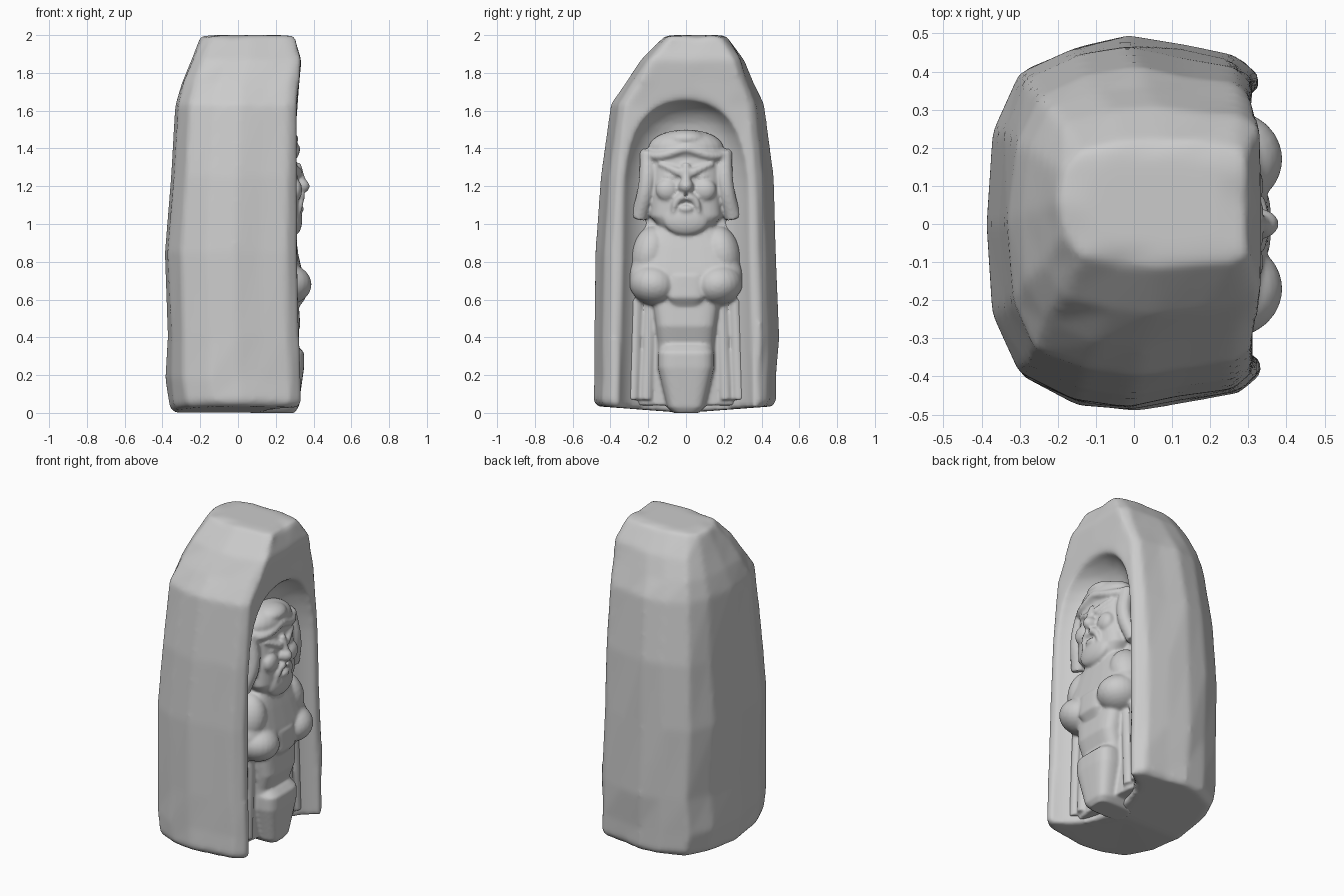
import bpy, bmesh, math, random
from mathutils import Vector

random.seed(4)
if "Cube" in bpy.data.objects:
    bpy.data.objects.remove(bpy.data.objects["Cube"], do_unlink=True)

grey = (0.6, 0.6, 0.6, 1)
stone = bpy.data.materials.new("grey_stone")
stone.use_nodes = True
stone.diffuse_color = grey
stone.node_tree.nodes["Principled BSDF"].inputs["Base Color"].default_value = grey


def select(objs):
    bpy.ops.object.select_all(action='DESELECT')
    for obj in objs:
        obj.select_set(True)
    bpy.context.view_layer.objects.active = objs[0]


def add_object(name, data):
    data.materials.append(stone)
    obj = bpy.data.objects.new(name, data)
    bpy.context.collection.objects.link(obj)
    return obj


def oval(power, count=32):
    """Unit superellipse section."""
    def bend(value):
        return math.copysign(abs(value) ** (2 / power), value)
    angles = [math.tau * i / count for i in range(count)]
    return [(bend(math.cos(a)), bend(math.sin(a))) for a in angles]


def loft(name, rings, section, jitter=0.0, sag=0.0):
    """Stack of sections; each ring is (z, x_min, x_max, y_min, y_max)."""
    bm = bmesh.new()
    rows = []
    for n, (z, x_min, x_max, y_min, y_max) in enumerate(rings):
        row = []
        for u, v in section:
            x = (x_min + x_max + u * (x_max - x_min)) / 2
            y = (y_min + y_max + v * (y_max - y_min)) / 2
            lift = sag * abs(v) if n < 2 else 0
            wobble = Vector([random.uniform(-jitter, jitter) for axis in range(3)])
            if n in (0, len(rings) - 1):
                wobble.z = 0
            row.append(bm.verts.new(Vector((x, y, z + lift)) + wobble))
        rows.append(row)
    for low, high in zip(rows, rows[1:]):
        for i in range(len(low)):
            j = (i + 1) % len(low)
            bm.faces.new((low[i], low[j], high[j], high[i]))
    for row, ring in ((rows[0], rings[0]), (rows[-1], rings[-1])):
        middle = sum((vert.co for vert in row), Vector()) / len(row)
        hub = bm.verts.new((middle.x, middle.y, ring[0]))
        for i in range(len(row)):
            bm.faces.new((row[i], row[(i + 1) % len(row)], hub))
    bmesh.ops.recalc_face_normals(bm, faces=bm.faces)
    mesh = bpy.data.meshes.new(name)
    bm.to_mesh(mesh)
    bm.free()
    return add_object(name, mesh)


def relief(name, back, rows, power=3.0):
    """Symmetric carved block from rows of (z, half width, front x)."""
    rings = [(z, back, front, -half, half) for z, half, front in rows]
    return loft(name, rings, oval(power))


def blob(name, location, size, tilt=0.0):
    bpy.ops.mesh.primitive_uv_sphere_add(segments=24, ring_count=14, location=location, rotation=(tilt, 0, 0))
    obj = bpy.context.object
    obj.name = name
    obj.scale = size
    obj.data.materials.append(stone)
    return obj


def strand(name, points, radius, taper=0.5):
    """Tapered round strand through the points."""
    curve = bpy.data.curves.new(name, 'CURVE')
    curve.dimensions = '3D'
    curve.bevel_depth = radius
    curve.bevel_resolution = 3
    curve.use_fill_caps = True
    spline = curve.splines.new('BEZIER')
    spline.bezier_points.add(len(points) - 1)
    for i, (knot, point) in enumerate(zip(spline.bezier_points, points)):
        knot.co = point
        knot.handle_left_type = knot.handle_right_type = 'AUTO'
        knot.radius = 1 + (taper - 1) * i / (len(points) - 1)
    return add_object(name, curve)


def weather(name, parts, voxel, rounds):
    """Fuse parts into one worn, softly rounded carving."""
    select(parts)
    bpy.ops.object.convert(target='MESH')
    if len(parts) > 1:
        bpy.ops.object.join()
    obj = bpy.context.object
    obj.name = name
    bpy.ops.object.transform_apply(location=True, rotation=True, scale=True)
    fuse = obj.modifiers.new("fuse", 'REMESH')
    fuse.mode = 'VOXEL'
    fuse.voxel_size = voxel
    worn = obj.modifiers.new("worn", 'SMOOTH')
    worn.iterations = rounds
    bpy.ops.object.convert(target='MESH')
    bpy.ops.object.shade_smooth_by_angle(angle=math.radians(60))


# Rough standing stone, flat towards the niche and rounded behind
half = [(1, .5), (1, .8), (.85, .9), (.45, .95), (.05, 1), (-.35, .96), (-.76, .82), (-.94, .5)]
footprint = [(1, 0)] + half + [(-1, 0)] + [(u, -v) for u, v in reversed(half)]
body = loft("standing_stone", [
    (0, -.34, .32, -.47, .46), (.03, -.36, .33, -.49, .48), (.18, -.38, .33, -.49, .48),
    (.4, -.37, .32, -.49, .49), (.85, -.39, .31, -.48, .48), (1.25, -.36, .31, -.45, .46),
    (1.63, -.33, .31, -.4, .41), (1.75, -.3, .32, -.32, .36), (1.87, -.25, .33, -.24, .31),
    (1.99, -.2, .3, -.11, .22), (2, -.12, .22, -.06, .18)], footprint, jitter=.006, sag=.035)

# Arched niche, open at the foot
arch = [(-.1, .15, .75, -.38, .38)]
for step in range(10):
    rise = math.sin(step / 9 * math.pi / 2)
    width = .1 + .26 * math.sqrt(1 - min(rise, 1) ** 2)
    arch.append((1.15 + .51 * rise, .15 + .17 * rise ** 8, .75, -width, width))
niche = loft("niche_cutter", arch, oval(2.3, 40))
cut = body.modifiers.new("niche", 'BOOLEAN')
cut.operation = 'DIFFERENCE'
cut.solver = 'EXACT'
cut.object = niche
select([body])
bpy.ops.object.modifier_apply(modifier=cut.name)
bpy.data.objects.remove(niche, do_unlink=True)
weather("standing_stone", [body], .017, 5)

# Robe hanging behind the figure, then waist, lap ledge and pedestal
figure = [
    relief("robe_back", .05, [(.04, .3, .23), (.7, .3, .24), (1, .26, .21), (1.4, .18, .19)]),
    relief("waist", .08, [(.3, .15, .29), (.37, .15, .3), (.46, .16, .33), (.6, .18, .32)], power=4),
    relief("pedestal", .06, [(0, .07, .3), (.03, .1, .32), (.24, .15, .35), (.32, .15, .35), (.36, .13, .31)], power=4),
    # Bulging torso and clasped sleeves
    relief("torso", .08, [(.57, .2, .31), (.66, .3, .35), (.75, .3, .34), (.88, .26, .31), (1, .15, .28)]),
    relief("clasped_sleeve", .2, [(.57, .08, .33), (.61, .1, .36), (.73, .1, .35)], power=4),
    # Head, cap and beard
    relief("head", .1, [(.93, .05, .28), (.96, .12, .3), (1.04, .19, .32), (1.2, .18, .32), (1.4, .18, .3)]),
    blob("cap", (.2, 0, 1.4), (.12, .2, .1)),
    blob("cap_crest", (.23, 0, 1.45), (.09, .11, .05)),
    blob("beard", (.3, 0, 1.02), (.04, .12, .08)),
    blob("nose", (.33, 0, 1.2), (.05, .04, .04)),
    strand("nose_bridge", [(.31, 0, 1.32), (.34, 0, 1.2)], .023, taper=1.2),
    blob("lower_lip", (.33, 0, 1.08), (.02, .04, .02)),
]

# Mirrored features
for side, s in (("left", 1), ("right", -1)):
    figure += [
        strand(side + "_cap_band", [(.31, 0, 1.4), (.28, s * .15, 1.36), (.2, s * .23, 1.38)], .024, taper=1),
        strand(side + "_brow", [(.32, s * .03, 1.27), (.29, s * .14, 1.32)], .025),
        blob(side + "_eye", (.3, s * .08, 1.25), (.02, .04, .014), tilt=s * .2),
        blob(side + "_cheek", (.3, s * .1, 1.18), (.04, .06, .06)),
        strand(side + "_moustache", [(.33, s * .01, 1.15), (.33, s * .05, 1.12), (.32, s * .07, 1.05)], .026),
        strand(side + "_hair_lock", [(.22, s * .2, 1.38), (.25, s * .21, 1.2), (.21, s * .25, 1.03)], .045, taper=1),
        blob(side + "_arm", (.25, s * .17, .68), (.14, .13, .11), tilt=s * .2),
        blob(side + "_shoulder", (.2, s * .19, .84), (.12, .1, .15), tilt=s * .2),
    ]
    for fold, y in (("inner", .19), ("outer", .26)):
        hang = [(.21, s * y, .6), (.21, s * (y + .02), .07)]
        figure.append(strand(f"{side}_{fold}_robe_fold", hang, .034, taper=1.1))
weather("carved_figure", figure, .009, 6)
